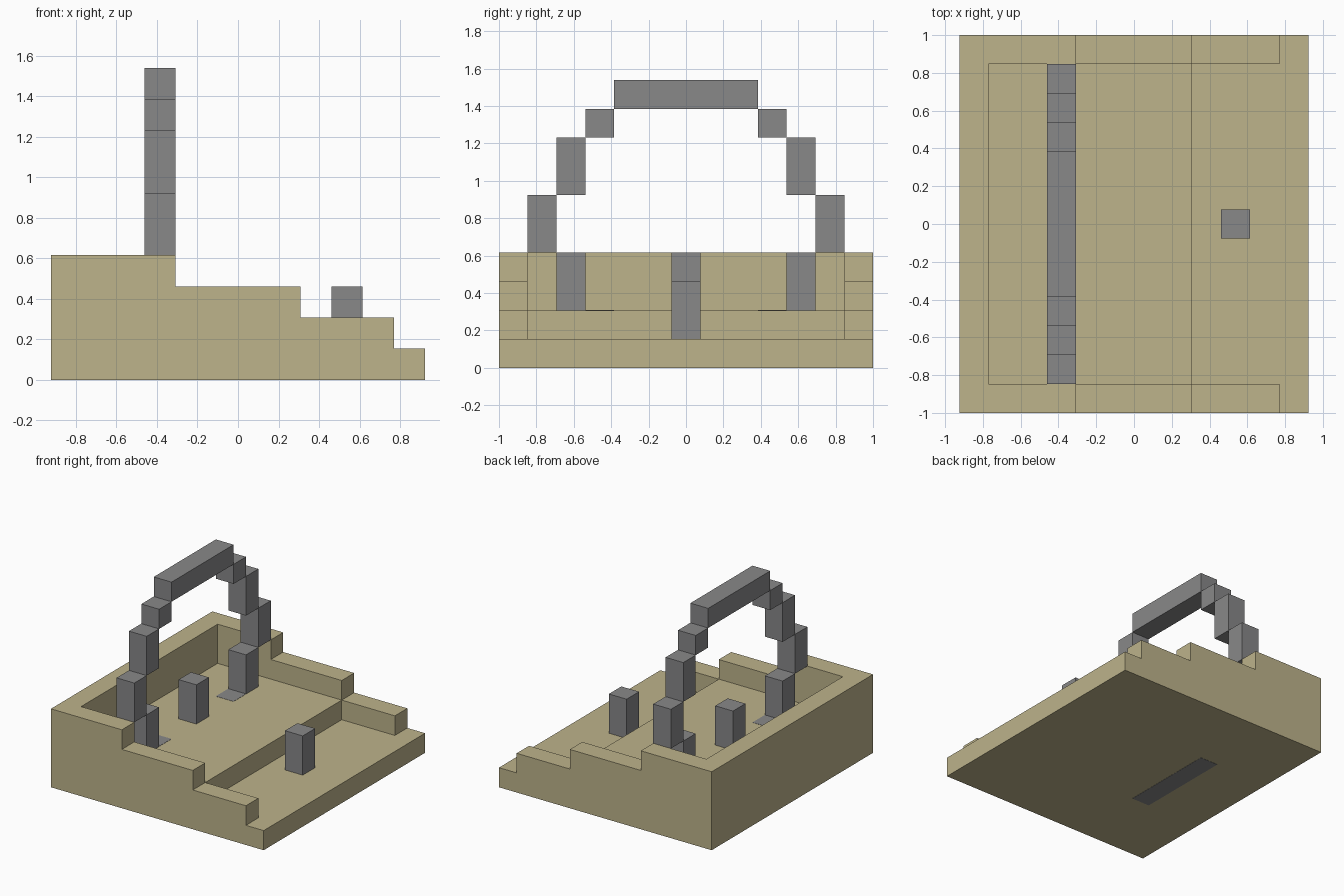
import bpy
import bmesh

cube = bpy.data.objects.get("Cube")
if cube:
    bpy.data.objects.remove(cube, do_unlink=True)

U = 2 / 13  # one block


def make_material(name, color):
    mat = bpy.data.materials.new(name)
    mat.use_nodes = True
    mat.diffuse_color = color
    mat.node_tree.nodes["Principled BSDF"].inputs["Base Color"].default_value = color
    return mat


sand = make_material("sand", (0.509, 0.451, 0.258, 1))
stone = make_material("grey_stone", (0.246, 0.246, 0.25, 1))


def prism(name, profile, y0, y1, mat):
    """Extrude an x-z outline, given in blocks, from y0 to y1."""
    bm = bmesh.new()
    face = bm.faces.new([bm.verts.new((x * U, y0 * U, z * U)) for x, z in profile])
    swept = bmesh.ops.extrude_face_region(bm, geom=[face])["geom"]
    verts = [v for v in swept if isinstance(v, bmesh.types.BMVert)]
    bmesh.ops.translate(bm, vec=(0, (y1 - y0) * U, 0), verts=verts)
    bmesh.ops.recalc_face_normals(bm, faces=bm.faces)
    mesh = bpy.data.meshes.new(name)
    bm.to_mesh(mesh)
    bm.free()
    mesh.materials.append(mat)
    obj = bpy.data.objects.new(name, mesh)
    bpy.context.collection.objects.link(obj)
    return obj


def block(name, x, y0, y1, z0, z1):
    """One-block-deep stone piece starting at x."""
    prism(name, [(x, z0), (x + 1, z0), (x + 1, z1), (x, z1)], y0, y1, stone)


# Stepped side walls
steps = [(-6, 0), (6, 0), (6, 1), (5, 1), (5, 2), (2, 2),
         (2, 3), (-2, 3), (-2, 4), (-6, 4)]
prism("front_wall", steps, -6.5, -5.5, sand)
prism("back_wall", steps, 5.5, 6.5, sand)

# Two-level floor with the tall end wall
floor = [(-6, 0), (6, 0), (6, 1), (2, 1), (2, 2), (-5, 2), (-5, 4), (-6, 4)]
prism("floor", floor, -5.5, 5.5, sand)

# Standing ring, its lower part sunk just flush with the floor and underside
SKIN = 0.01
block("ring_top", -3, -2.5, 2.5, 9, 10)
block("ring_bottom", -3, -2.5, 2.5, -SKIN, 1)
ring_side = [("lower_corner", 2.5, 1, 2 + SKIN), ("lower_post", 3.5, 2, 4),
             ("outer_post", 4.5, 4, 6), ("upper_post", 3.5, 6, 8),
             ("upper_corner", 2.5, 8, 9)]
for part, y, z0, z1 in ring_side:
    block("ring_front_" + part, -3, -y - 1, -y, z0, z1)
    block("ring_back_" + part, -3, y, y + 1, z0, z1)

# Free-standing pedestals
block("centre_pedestal", -3, -0.5, 0.5, 2, 4)
block("entrance_pedestal", 3, -0.5, 0.5, 1, 3)
